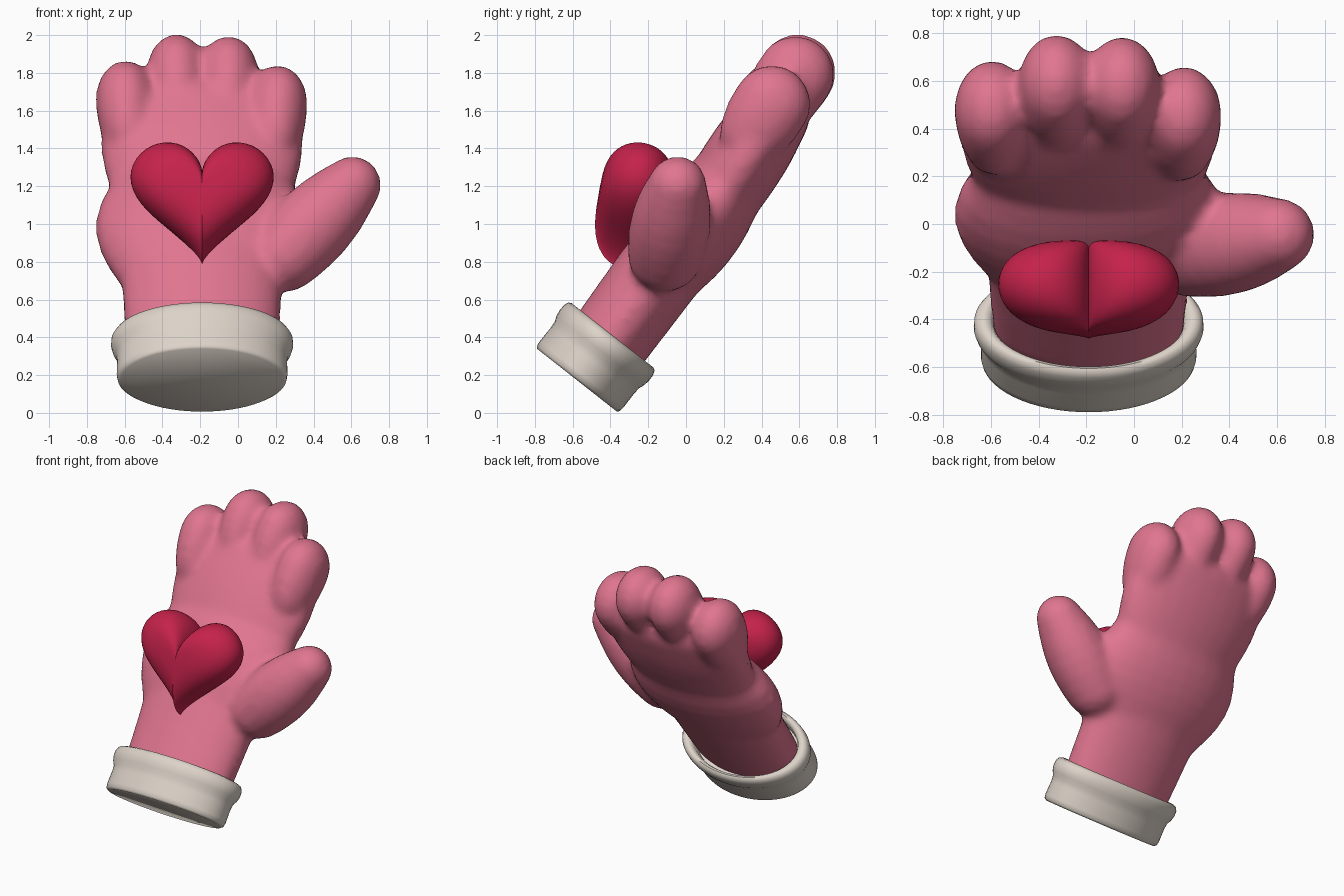
import bpy, bmesh, math
from mathutils import Vector, Matrix

if "Cube" in bpy.data.objects:
    bpy.data.objects.remove(bpy.data.objects["Cube"])

MID = -0.19                    # x of the wrist axis
TILT = math.radians(-38.2)     # lean of the cuff towards the back


def material(name, rgb):
    m = bpy.data.materials.new(name)
    m.use_nodes = True
    m.diffuse_color = (*rgb, 1)
    m.node_tree.nodes["Principled BSDF"].inputs["Base Color"].default_value = (*rgb, 1)
    return m


def finish(bm, name, mat):
    mesh = bpy.data.meshes.new(name)
    bmesh.ops.recalc_face_normals(bm, faces=bm.faces)
    bm.to_mesh(mesh)
    bm.free()
    mesh.materials.append(mat)
    ob = bpy.data.objects.new(name, mesh)
    bpy.context.collection.objects.link(ob)
    return ob


def smooth(ob, degrees):
    bpy.ops.object.select_all(action='DESELECT')
    ob.select_set(True)
    bpy.context.view_layer.objects.active = ob
    bpy.ops.object.shade_smooth_by_angle(angle=math.radians(degrees))


def limb(bm, start, end, width, thick, bulge=0.0, steps=7):
    """Chain of ellipsoids; width and thick are (start, end) radii, swollen midway by bulge."""
    for i in range(steps + 1):
        t = i / steps
        swell = 1 + bulge * math.sin(math.pi * t)
        rx = (width[0] + (width[1] - width[0]) * t) * swell
        r = (thick[0] + (thick[1] - thick[0]) * t) * swell
        place = Matrix.Translation(Vector(start).lerp(Vector(end), t))
        bmesh.ops.create_uvsphere(bm, u_segments=24, v_segments=14, radius=1,
                                  matrix=place @ Matrix.Diagonal((rx, r, r, 1)))


def loft(bm, rings):
    """Skin closed rings of equal length."""
    for a, b in zip(rings, rings[1:]):
        n = len(a)
        for i in range(n):
            bm.faces.new((a[i], a[(i + 1) % n], b[(i + 1) % n], b[i]))


pink = material("soft pink", (0.75, 0.18, 0.28))
red = material("deep red", (0.56, 0.016, 0.07))
cream = material("warm white", (0.72, 0.65, 0.58))

# Mitt: wrist, palm, knuckles, fingers and thumb melted into one skin
bm = bmesh.new()
limb(bm, (MID, -0.41, 0.38), (MID, -0.1, 0.8), (0.41, 0.44), (0.22, 0.23))
limb(bm, (-0.2, -0.12, 0.77), (MID, 0.2, 1.19), (0.47, 0.48), (0.22, 0.215), 0.19)
limb(bm, (MID, 0.23, 1.22), (MID, 0.46, 1.57), (0.5, 0.52), (0.215, 0.195), 0.06)
for tip_x, tip_y, tip_z in ((-0.595, 0.48, 1.66), (-0.325, 0.59, 1.8),
                            (-0.05, 0.58, 1.79), (0.21, 0.455, 1.635)):
    base_x = MID + (tip_x - MID) * 0.97
    limb(bm, (base_x, tip_y - 0.1, tip_z - 0.15), (tip_x, tip_y, tip_z),
         (0.14, 0.16), (0.18, 0.207), 0.05, steps=4)
limb(bm, (0.25, -0.11, 0.84), (0.605, -0.045, 1.205), (0.2, 0.155), (0.2, 0.155), 0.2)
mitt = finish(bm, "mitt", pink)
skin = mitt.modifiers.new("Blend", 'REMESH')
skin.mode = 'VOXEL'
skin.voxel_size = 0.025
skin.use_smooth_shade = True
soft = mitt.modifiers.new("Soften", 'SMOOTH')
soft.factor = 0.5
soft.iterations = 12

# Cuff: oval lathe with a rolled rim and a closed flat base
profile = ((0.43, 0), (0.447, 0.012), (0.452, 0.04), (0.45, 0.13), (0.455, 0.17),
           (0.473, 0.2), (0.482, 0.235), (0.48, 0.27), (0.465, 0.295),
           (0.44, 0.303), (0.415, 0.295), (0.4, 0.27), (0.39, 0.2))
angles = [math.tau * i / 64 for i in range(64)]
bm = bmesh.new()
rings = [[bm.verts.new((r * math.cos(a), 0.625 * r * math.sin(a), h)) for a in angles]
         for r, h in profile]
loft(bm, rings)
bm.faces.new(rings[0])
bm.faces.new(rings[-1])
cuff = finish(bm, "cuff", cream)
cuff.location = (MID, -0.577, 0.173)
cuff.rotation_euler.x = TILT
smooth(cuff, 50)

# Heart: puffed outline, creased at the cleft and the point
COUNT, LAYERS, DEPTH = 80, 12, 0.19
outline = []
for i in range(COUNT):
    t = math.tau * i / COUNT
    outline.append((16 * math.sin(t) ** 3 * 0.0237,
                    (13 * math.cos(t) - 5 * math.cos(2 * t) - 2 * math.cos(3 * t)
                     - math.cos(4 * t)) * 0.0232))
bm = bmesh.new()
rings = []
for k in range(1, 2 * LAYERS):
    a = math.pi * k / (2 * LAYERS)
    s = math.sin(a) ** 0.65
    rings.append([bm.verts.new((x * s, -DEPTH * math.cos(a), z * s)) for x, z in outline])
loft(bm, rings)
for ring, y in ((rings[0], -DEPTH), (rings[-1], DEPTH)):
    pole = bm.verts.new((0, y, 0))
    for i in range(COUNT):
        bm.faces.new((ring[i], ring[(i + 1) % COUNT], pole))
heart = finish(bm, "heart", red)
heart.location = (MID, -0.27, 1.157)
heart.rotation_euler.x = math.radians(-10.5)
smooth(heart, 45)
